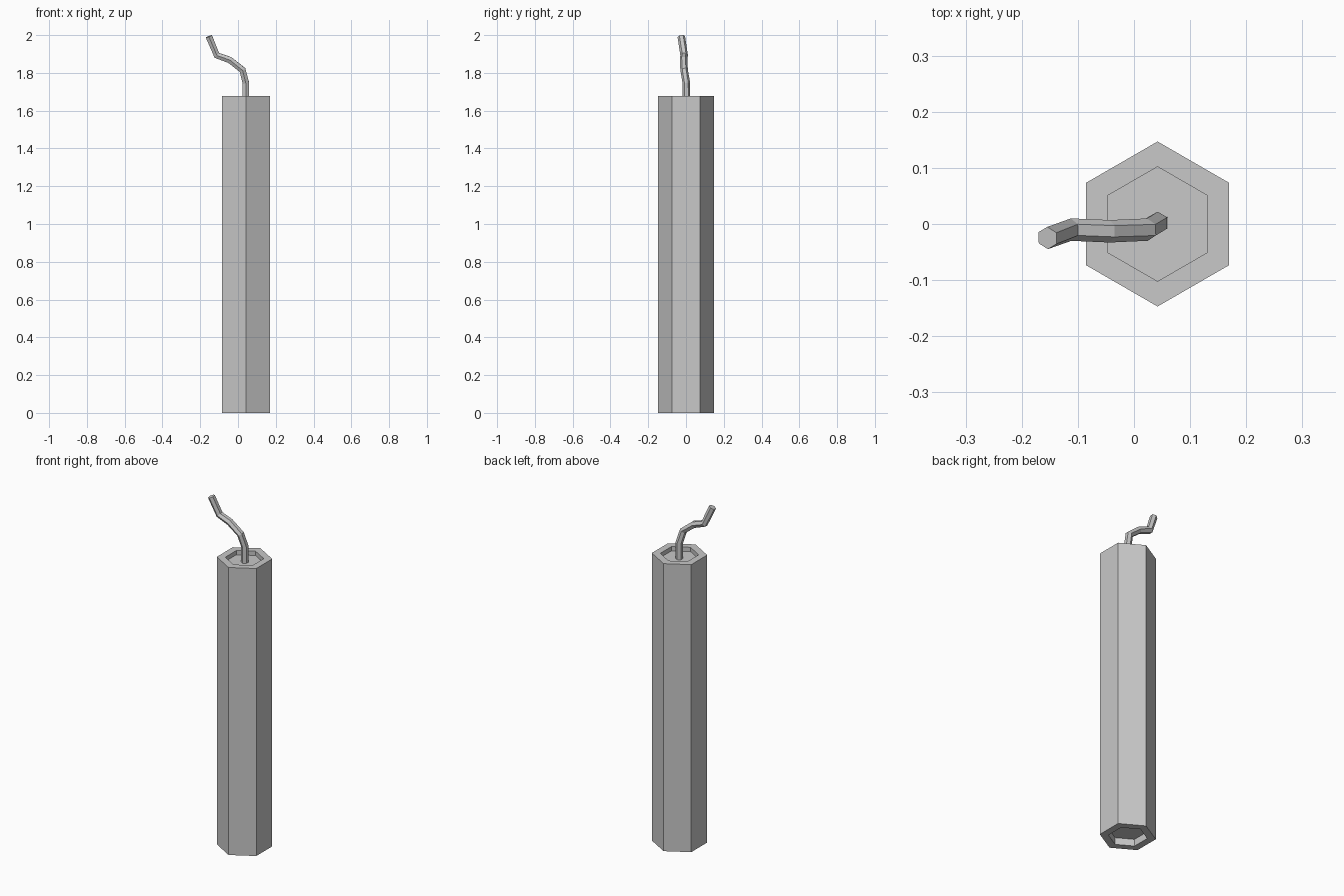
import bpy, bmesh, math
from mathutils import Vector

cube = bpy.data.objects.get("Cube")
if cube:
    bpy.data.objects.remove(cube)

SIDES = 6
CENTRE = Vector((0.042, 0, 0))

grey = bpy.data.materials.new("plain grey")
grey.use_nodes = True
colour = (0.58, 0.58, 0.58, 1)
grey.diffuse_color = colour
grey.node_tree.nodes["Principled BSDF"].inputs["Base Color"].default_value = colour


def hexagon(radius):
    """Flat hexagon with corners towards front and back."""
    angles = [math.pi / 2 + math.tau * i / SIDES for i in range(SIDES)]
    return [Vector((radius * math.cos(a), radius * math.sin(a), 0)) for a in angles]


def skin(name, rings):
    """Join successive rings with quads and cap both ends."""
    bm = bmesh.new()
    loops = [[bm.verts.new(p) for p in ring] for ring in rings]
    for a, b in zip(loops, loops[1:]):
        for i in range(SIDES):
            j = (i + 1) % SIDES
            bm.faces.new((a[i], a[j], b[j], b[i]))
    bm.faces.new(loops[0][::-1])
    bm.faces.new(loops[-1])
    bmesh.ops.recalc_face_normals(bm, faces=bm.faces)
    mesh = bpy.data.meshes.new(name)
    bm.to_mesh(mesh)
    bm.free()
    mesh.materials.append(grey)
    obj = bpy.data.objects.new(name, mesh)
    bpy.context.collection.objects.link(obj)
    return obj


# Hexagonal tube with a recess in each end
outer, inner, height = 0.147, 0.102, 1.677
floor_low, floor_high = 0.04, height - 0.025
profile = [(inner, floor_low), (inner, 0), (outer, 0),
           (outer, height), (inner, height), (inner, floor_high)]
skin("tube_body", [[CENTRE + p + Vector((0, 0, z)) for p in hexagon(r)]
                   for r, z in profile])

# Bent fuse: hexagon swept along a path, mitred at each bend
path = [Vector(p) for p in (
    (0.042, 0.002, floor_high), (0.042, 0.002, 1.745), (0.024, -0.01, 1.815),
    (-0.043, -0.013, 1.868), (-0.112, -0.010, 1.893), (-0.154, -0.025, 1.993))]
rings = []
for i, point in enumerate(path):
    tangent = Vector()
    if i > 0:
        tangent += (point - path[i - 1]).normalized()
    if i < len(path) - 1:
        tangent += (path[i + 1] - point).normalized()
    turn = Vector((0, 0, 1)).rotation_difference(tangent.normalized())
    rings.append([point + turn @ p for p in hexagon(0.02)])
skin("fuse", rings)
